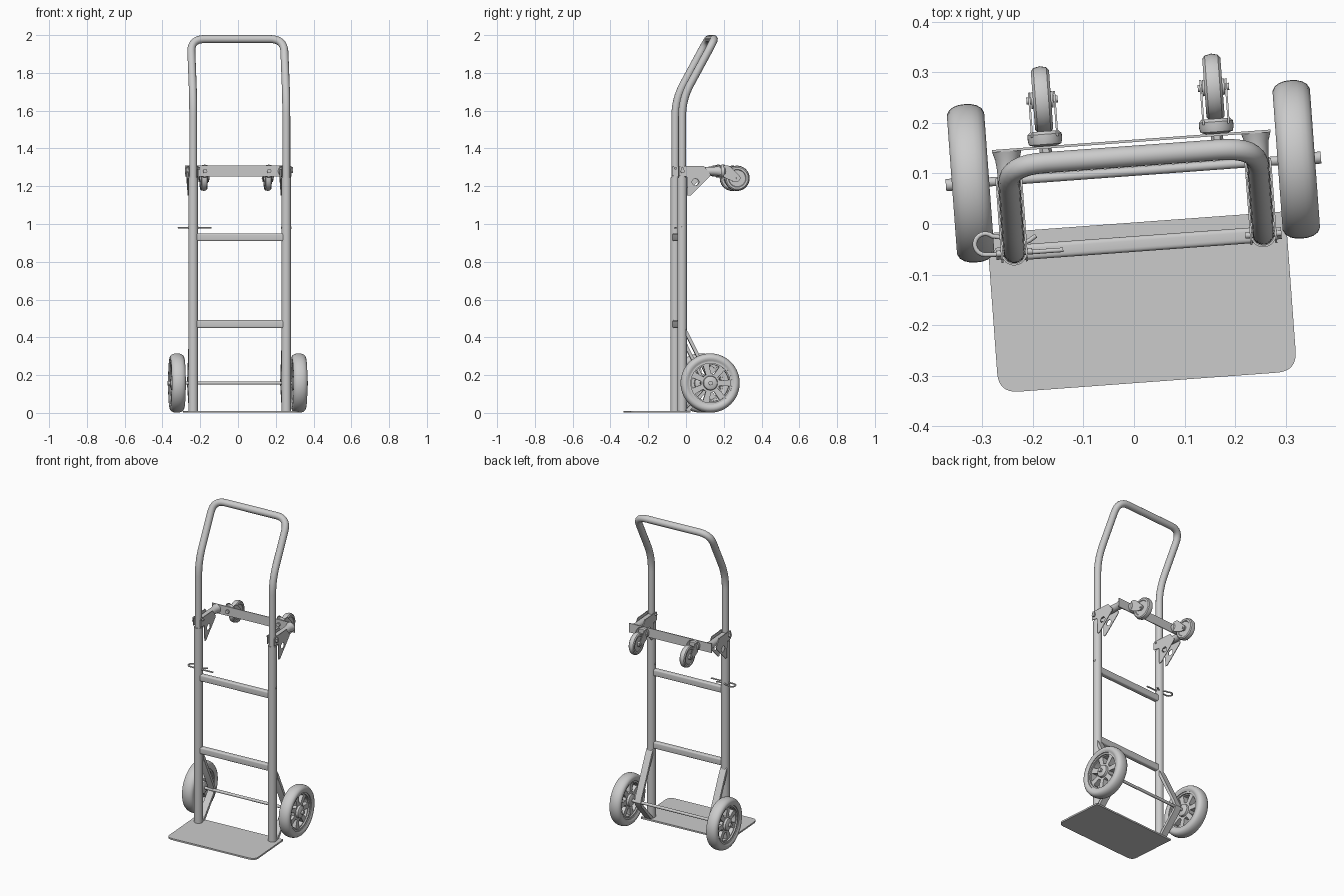
import bpy, bmesh
from math import sin, cos, pi, radians
from mathutils import Matrix, Vector

if "Cube" in bpy.data.objects:
    bpy.data.objects.remove(bpy.data.objects["Cube"])

# the whole truck stands turned slightly about z
TURN = Matrix.Rotation(radians(4.2), 4, 'Z') @ Matrix.Translation((0.0065, 0, 0))
ALONG_X = Matrix(((0, 0, 1, 0), (1, 0, 0, 0), (0, 1, 0, 0), (0, 0, 0, 1)))  # (x,y,z)->(y,z,x)
ALONG_Y = Matrix.Rotation(radians(-90), 4, 'X')                             # z -> y


def move(x, y, z):
    return Matrix.Translation((x, y, z))


def add_mesh(name, bm, m, turn=True):
    me = bpy.data.meshes.new(name)
    bmesh.ops.recalc_face_normals(bm, faces=bm.faces)
    bm.to_mesh(me)
    bm.free()
    me.transform((TURN if turn else Matrix()) @ m)
    ob = bpy.data.objects.new(name, me)
    bpy.context.collection.objects.link(ob)
    return ob


def curve_mesh(name, loops, m, turn=True, cyclic=True, **settings):
    cu = bpy.data.curves.new(name, 'CURVE')
    for k, v in settings.items():
        setattr(cu, k, v)
    for pts in loops:
        sp = cu.splines.new('POLY')
        sp.points.add(len(pts) - 1)
        for p, co in zip(sp.points, pts):
            p.co = (*co, 0, 1) if len(co) == 2 else (*co, 1)
        sp.use_cyclic_u = cyclic
    ob = bpy.data.objects.new(name, cu)
    bpy.context.collection.objects.link(ob)
    bpy.ops.object.select_all(action='DESELECT')
    ob.select_set(True)
    bpy.context.view_layer.objects.active = ob
    bpy.ops.object.convert(target='MESH')
    ob = bpy.context.view_layer.objects.active
    ob.data.transform((TURN if turn else Matrix()) @ m)
    return ob


def sheet(name, loops, thick, m):
    """Flat sheet from outline loops; inner loops become holes."""
    return curve_mesh(name, loops, m, dimensions='2D', fill_mode='BOTH', extrude=thick / 2)


def tube(name, pts, r, turn=True):
    return curve_mesh(name, [pts], Matrix(), turn, cyclic=False, dimensions='3D',
                      bevel_depth=r, bevel_resolution=5, use_fill_caps=True)


def fillet(pts, dists, n=9):
    """Round the corners of an open path or outline."""
    out = []
    for i, p in enumerate(pts):
        p, d = Vector(p), dists[i]
        if d == 0:
            out.append(tuple(p))
            continue
        a = p + (Vector(pts[i - 1]) - p).normalized() * d
        b = p + (Vector(pts[(i + 1) % len(pts)]) - p).normalized() * d
        for k in range(n):
            t = k / (n - 1)
            out.append(tuple(a * (1 - t) ** 2 + p * 2 * t * (1 - t) + b * t * t))
    return out


def lathe(name, prof, m, n=32, closed=False):
    """Spin (radius, height) points around z; open profiles get end caps."""
    bm = bmesh.new()
    rings = [[bm.verts.new((r * cos(2 * pi * i / n), r * sin(2 * pi * i / n), h)) for i in range(n)]
             for r, h in prof]
    pairs = list(zip(rings, rings[1:])) + ([(rings[-1], rings[0])] if closed else [])
    for a, b in pairs:
        for i in range(n):
            j = (i + 1) % n
            bm.faces.new((a[i], a[j], b[j], b[i]))
    if not closed:
        bm.faces.new(rings[0])
        bm.faces.new(rings[-1])
    return add_mesh(name, bm, m)


def rod(name, r, length, m, n=20):
    return lathe(name, [(r, -length / 2), (r, length / 2)], m, n)


def circle(r, cx=0, cy=0, n=24):
    return [(cx + r * cos(2 * pi * i / n), cy + r * sin(2 * pi * i / n)) for i in range(n)]


def sector(r0, r1, a0, a1, n=6):
    arc = [a0 + (a1 - a0) * i / n for i in range(n + 1)]
    pad = 0.1
    return ([(r1 * cos(a), r1 * sin(a)) for a in arc] +
            [(r0 * cos(a), r0 * sin(a)) for a in (a1 - pad, (a0 + a1) / 2, a0 + pad)])


PX, PY = 0.247, -0.039          # post position
WY, WZ, WR = 0.104, 0.158, 0.157  # main wheel centre and radius

# toe plate with rounded front corners
sheet("toe_plate", [fillet([(-0.298, 0.003), (-0.298, -0.314), (0.294, -0.314), (0.294, 0.003)],
                           [0, 0.04, 0.04, 0])], 0.01, move(0, 0, 0.006))

# bent handle sliding inside the posts
tube("handle", fillet([(-PX, PY, 1.0), (-PX, PY, 1.66), (-PX, 0.134, 1.979), (PX, 0.134, 1.979),
                       (PX, PY, 1.66), (PX, PY, 1.0)], [0, 0.09, 0.075, 0.075, 0.09, 0]), 0.021)

# cross bars with rounded flat section
for z, name in ((0.47, "lower_cross_bar"), (0.93, "upper_cross_bar")):
    sec = fillet([(-0.055, -0.021), (-0.024, -0.021), (-0.024, 0.021), (-0.055, 0.021)], [0.009] * 4, 5)
    sheet(name, [sec], 2 * PX - 0.02, move(0, 0, z) @ ALONG_X)

# axle
rod("axle", 0.009, 0.742, move(0, WY, WZ) @ ALONG_X)

# swivel bar carrying the casters
bar = [(-0.276, -0.029), (0.276, -0.029), (0.276, 0.029), (-0.276, 0.029)]
sheet("caster_bar", [bar], 0.005, move(0, 0.164, 1.28) @ Matrix.Rotation(radians(90), 4, 'X'))

for s, side in ((-1, "left"), (1, "right")):
    x = s * PX
    # post, open at the top around the handle
    lathe(side + "_post", [(0.0255, 0.008), (0.0255, 1.245), (0.0215, 1.245), (0.0215, 0.008)],
          move(x, PY, 0), closed=True)
    # bent axle strap, from post to axle and back to the foot
    strap = [(-0.02, 0.445), (-0.005, 0.42), (0.108, 0.19), (0.12, 0.158), (0.106, 0.13), (0.0, 0.012),
             (-0.025, 0.012), (0.09, 0.138), (0.102, 0.158), (0.093, 0.185), (-0.02, 0.41)]
    sheet(side + "_axle_strap", [strap], 0.042, move(x, 0, 0) @ ALONG_X)

    # main wheel: tyre, spoked rim, hub, washer
    wheel = move(s * 0.323, WY, WZ) @ ALONG_X
    half = [(0.114, 0.031), (0.122, 0.034), (0.126, 0.0365), (0.138, 0.037), (0.147, 0.032),
            (0.153, 0.023), (0.1562, 0.012)]
    prof = half + [(WR, 0)] + [(r, -h) for r, h in reversed(half)]
    lathe(side + "_tyre", prof, wheel, 56, closed=True)
    step = 2 * pi / 7
    holes = [sector(0.05, 0.098, i * step + 0.17, (i + 1) * step - 0.17) for i in range(7)]
    sheet(side + "_rim", [circle(0.118, n=48), *holes], 0.034, wheel)
    lathe(side + "_rim_lip", [(0.104, -0.026), (0.118, -0.026), (0.118, 0.026), (0.104, 0.026)],
          wheel, 48, closed=True)
    lathe(side + "_hub", [(0.026, -0.036), (0.036, -0.03), (0.04, -0.01), (0.04, 0.01),
                          (0.036, 0.03), (0.026, 0.036)], wheel)
    rod(side + "_axle_cap", 0.012, 0.012, move(s * 0.366, WY, WZ) @ ALONG_X)

    # horizontal arm flared onto the caster bar
    lathe(side + "_arm", [(0.022, -0.015), (0.022, 0.125), (0.024, 0.145), (0.029, 0.162)],
          move(x, 0, 1.28) @ ALONG_Y)
    # gusset plates gripping post and arm
    gusset = [(-0.058, 1.255), (-0.058, 1.3), (-0.05, 1.307), (0.075, 1.307), (0.11, 1.262),
              (0.105, 1.25), (0.003, 1.15), (-0.012, 1.15), (-0.016, 1.25)]
    for t, where in ((-1, "inner"), (1, "outer")):
        sheet(f"{side}_{where}_gusset", [gusset, circle(0.018, 0.03, 1.222)], 0.004,
              move(x + s * t * 0.0245, 0, 0) @ ALONG_X)
    rod(side + "_pivot_bolt", 0.006, 0.072, move(x, PY, 1.295) @ ALONG_X, 12)
    rod(side + "_pivot_bolt_head", 0.012, 0.01, move(x + s * 0.031, PY, 1.28) @ ALONG_X, 6)
    rod(side + "_lock_bolt", 0.007, 0.054, move(x, PY, 0.98) @ ALONG_X, 12)

    # caster: bolt, swivel plate, fork, wheel
    cx = s * 0.17
    rod(side + "_caster_bolt", 0.012, 0.03, move(cx, 0.163, 1.28) @ ALONG_Y, 6)
    lathe(side + "_caster_swivel", [(0.02, 0.166), (0.032, 0.17), (0.034, 0.178), (0.034, 0.19),
                                    (0.028, 0.196)], move(cx, 0, 1.28) @ ALONG_Y)
    cheek = fillet([(0.185, 1.31), (0.215, 1.31), (0.278, 1.245), (0.262, 1.222), (0.235, 1.225),
                    (0.185, 1.248)], [0, 0.015, 0.012, 0.012, 0.01, 0], 5)
    for t, where in ((-1, "inner"), (1, "outer")):
        sheet(f"{side}_caster_{where}_cheek", [cheek], 0.004,
              move(cx + s * t * 0.025, 0, 0) @ ALONG_X)
    cwheel = move(cx, 0.258, 1.242) @ ALONG_X
    lathe(side + "_caster_wheel", [(0.044, -0.014), (0.047, -0.018), (0.058, -0.018), (0.064, -0.013),
                                   (0.067, 0), (0.064, 0.013), (0.058, 0.018), (0.047, 0.018),
                                   (0.044, 0.014)], cwheel, 40)
    rod(side + "_caster_hub", 0.016, 0.044, cwheel)
    rod(side + "_caster_axle", 0.007, 0.062, cwheel, 12)

# locking hairpin through the left post
loop = [(-0.294 + 0.021 * cos(a), -0.04 + 0.021 * sin(a)) for a in
        (radians(270 - 20 * i) for i in range(12))]
pin = [(-0.14, -0.051), (-0.265, -0.06)] + loop + [(-0.258, -0.027), (-0.24, -0.038), (-0.222, -0.04),
                                                   (-0.206, -0.032), (-0.194, -0.023)]
tube("hairpin", [(px, py, 0.98) for px, py in pin], 0.0045, turn=False)

bpy.ops.object.select_all(action='SELECT')
bpy.ops.object.shade_smooth_by_angle(angle=radians(35))
